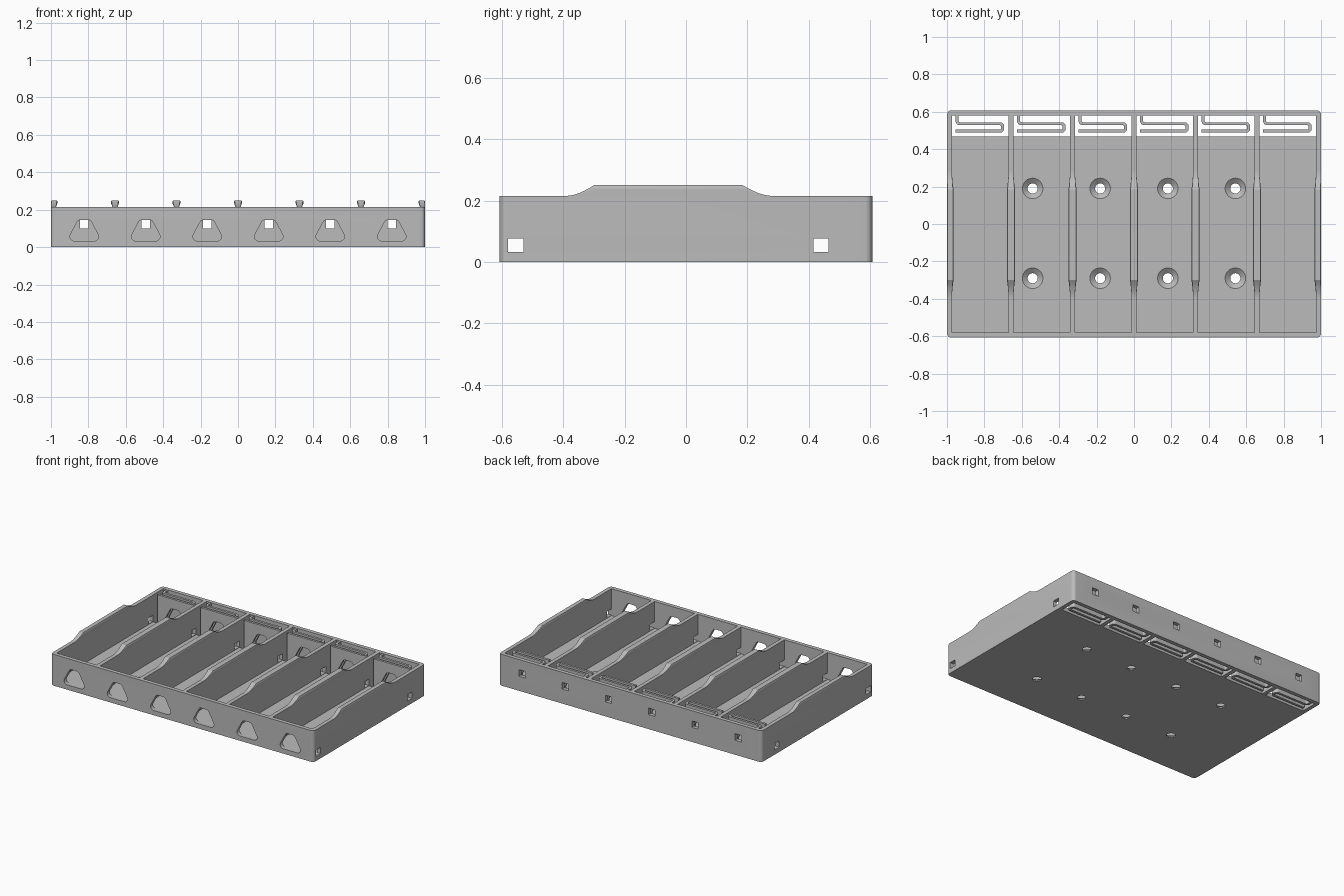
import bpy, bmesh, math
from mathutils import Vector

if "Cube" in bpy.data.objects:
    bpy.data.objects.remove(bpy.data.objects["Cube"], do_unlink=True)

# Main dimensions
HX, HY, TOP, WALL, FLOOR, LIP = 1.0, 0.607, 0.215, 0.027, 0.03, 0.25
COUNT = 6
PITCH = (2 * HX - WALL) / COUNT
CELLS = [(i - (COUNT - 1) / 2) * PITCH for i in range(COUNT)]
HALF = (PITCH - WALL) / 2
INNER = HY - WALL

grey = bpy.data.materials.new("plastic_grey")
grey.use_nodes = True
grey.diffuse_color = (0.5, 0.5, 0.5, 1)
grey.node_tree.nodes["Principled BSDF"].inputs["Base Color"].default_value = (0.5, 0.5, 0.5, 1)


def rounded(points, r, closed=True, steps=6):
    """Replace the corners of a 2D path with arcs of radius r."""
    pts = [Vector(p) for p in points]
    out = []
    for i, p in enumerate(pts):
        if not closed and i in (0, len(pts) - 1):
            out.append(p)
            continue
        a = (pts[i - 1] - p).normalized()
        b = (pts[(i + 1) % len(pts)] - p).normalized()
        half = a.angle(b) / 2
        centre = p + (a + b).normalized() * (r / math.sin(half))
        start = p + a * (r / math.tan(half)) - centre
        end = p + b * (r / math.tan(half)) - centre
        for k in range(steps + 1):
            d = start.lerp(end, k / steps).normalized()
            out.append(centre + d * r)
    return out


def rect(u0, u1, v0, v1):
    return [(u0, v0), (u1, v0), (u1, v1), (u0, v1)]


def loft(bm, rings):
    """Skin a list of equal rings of 3D points and cap both ends."""
    rows = [[bm.verts.new(p) for p in ring] for ring in rings]
    n = len(rows[0])
    for a, b in zip(rows, rows[1:]):
        for i in range(n):
            j = (i + 1) % n
            bm.faces.new((a[i], a[j], b[j], b[i]))
    bm.faces.new(rows[0][::-1])
    bm.faces.new(rows[-1])


def prism(bm, profile, axis, lo, hi):
    """Extrude a 2D profile along the x, y or z axis."""
    place = {"x": lambda u, v, w: (w, u, v),
             "y": lambda u, v, w: (u, w, v),
             "z": lambda u, v, w: (u, v, w)}[axis]
    loft(bm, [[place(u, v, w) for u, v in profile] for w in (lo, hi)])


def finish(bm, name):
    bmesh.ops.recalc_face_normals(bm, faces=bm.faces)
    mesh = bpy.data.meshes.new(name)
    bm.to_mesh(mesh)
    bm.free()
    mesh.materials.append(grey)
    obj = bpy.data.objects.new(name, mesh)
    bpy.context.collection.objects.link(obj)
    return obj


def select(obj):
    bpy.ops.object.select_all(action="DESELECT")
    obj.select_set(True)
    bpy.context.view_layer.objects.active = obj


def cut(targets, bm):
    cutter = finish(bm, "cutter")
    cutter.hide_render = True
    for obj in targets:
        mod = obj.modifiers.new("cut", "BOOLEAN")
        mod.operation, mod.solver, mod.object = "DIFFERENCE", "EXACT", cutter
        select(obj)
        bpy.ops.object.modifier_apply(modifier=mod.name)
    bpy.data.objects.remove(cutter, do_unlink=True)


# Tray body
bm = bmesh.new()
prism(bm, rounded(rect(-HX, HX, -HY, HY), 0.022), "z", 0, TOP)
tray = finish(bm, "tray")

# Contact springs: folded upright strips hanging from the back wall
bm = bmesh.new()
fold = [(-0.124, INNER + 0.01), (-0.124, 0.536), (0.12, 0.536), (0.12, 0.496), (-0.132, 0.496)]
path = rounded(fold, 0.015, closed=False)
left, right = [], []
for i, p in enumerate(path):
    d = path[min(i + 1, len(path) - 1)] - path[max(i - 1, 0)]
    side = Vector((-d.y, d.x)).normalized() * 0.008
    left.append(p + side)
    right.append(p - side)
for cx in CELLS:
    prism(bm, [(cx + p.x, p.y) for p in left + right[::-1]], "z", 0.001, TOP - 0.002)
springs = finish(bm, "contact_springs")

# Cell pockets
bm = bmesh.new()
for cx in CELLS:
    prism(bm, rect(cx - HALF, cx + HALF, -INNER, INNER), "z", FLOOR, 0.4)
cut([tray], bm)

# Floor slots under the springs
bm = bmesh.new()
for cx in CELLS:
    prism(bm, rect(cx - HALF, cx + HALF, 0.467, INNER), "z", -0.1, 0.1)
cut([tray], bm)

# Rounded windows through the front wall and the springs
bm = bmesh.new()
shape = [(-0.092, 0.033), (0.092, 0.033), (0.032, 0.146), (-0.032, 0.146)]
for cx in CELLS:
    prism(bm, [(cx + p.x, p.y) for p in rounded(shape, 0.023)], "y", -0.7, 0.56)
cut([tray, springs], bm)

# Square wire holes in the back wall, and countersunk screw holes
bm = bmesh.new()
for cx in CELLS:
    prism(bm, rect(cx - 0.024, cx + 0.024, 0.1, 0.145), "y", 0.57, 0.7)
screw = [(0.027, -0.05), (0.027, 0.008), (0.055, FLOOR), (0.055, 0.06)]
for sx in (-0.542, -0.181, 0.181, 0.542):
    for sy in (-0.29, 0.19):
        loft(bm, [[(sx + r * math.cos(k * math.tau / 32), sy + r * math.sin(k * math.tau / 32), z)
                   for k in range(32)] for r, z in screw])
cut([tray], bm)

# Wire channels straight through all side walls
bm = bmesh.new()
for y in (-0.555, 0.44):
    prism(bm, rect(y - 0.025, y + 0.025, 0.033, 0.076), "x", -1.2, 1.2)
cut([tray], bm)

# Retaining lips along the tops of the walls
bm = bmesh.new()
stations = [(-0.39 + 0.09 * t / 8, (t / 8) ** 1.7) for t in range(9)]
stations += [(0.28 - 0.095 * t / 8, (t / 8) ** 1.7) for t in range(8, -1, -1)]
bulge = [(0, 0), (0.003, 0.35), (0.008, 0.6), (0.008, 0.8), (0.005, 1)]
for i in range(COUNT + 1):
    x = -HX + WALL / 2 + i * PITCH
    out_l, out_r = (0 if i == 0 else 1), (0 if i == COUNT else 1)
    rings = []
    for y, f in stations:
        h = (LIP - TOP) * f

        def edge(sign, free):
            pts = []
            for b, v in bulge:
                off = b if free else (-0.003 if v == 1 else 0)
                pts.append((x + sign * (WALL / 2 + off * f), y, TOP - 0.001 + (h + 0.001) * v))
            return pts
        rings.append(edge(-1, out_l) + edge(1, out_r)[::-1])
    loft(bm, rings)
lips = finish(bm, "retaining_lips")

for obj in (tray, springs, lips):
    select(obj)
    bpy.ops.object.shade_smooth_by_angle(angle=math.radians(30))
